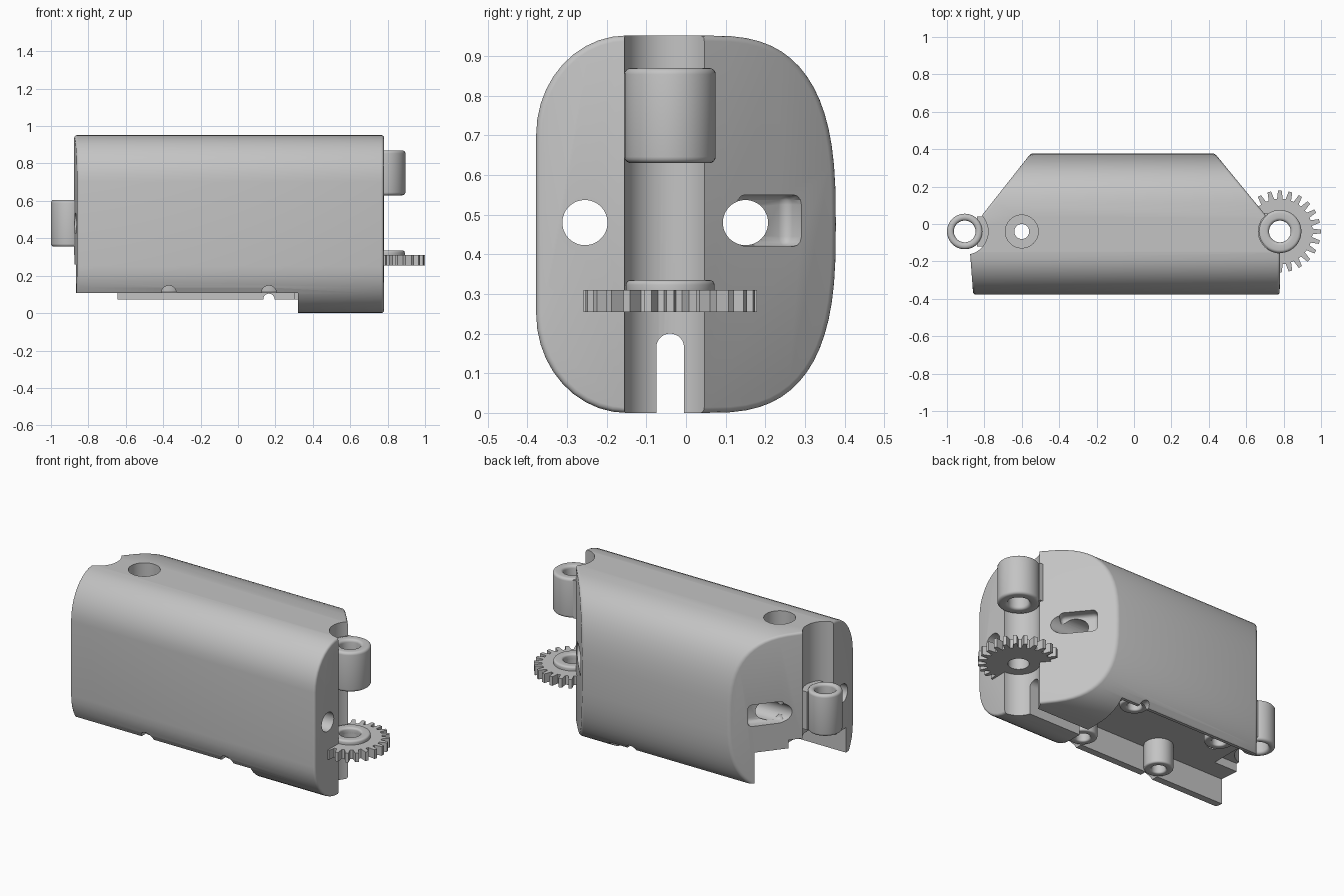
import bpy, bmesh, math
from mathutils import Vector

if "Cube" in bpy.data.objects:
    bpy.data.objects.remove(bpy.data.objects["Cube"])

grey = bpy.data.materials.new("grey_plastic")
grey.diffuse_color = (0.55, 0.55, 0.55, 1)
grey.use_nodes = True
grey.node_tree.nodes["Principled BSDF"].inputs["Base Color"].default_value = grey.diffuse_color


def finish(bm, name):
    bmesh.ops.recalc_face_normals(bm, faces=bm.faces[:])
    me = bpy.data.meshes.new(name)
    bm.to_mesh(me)
    bm.free()
    me.materials.append(grey)
    ob = bpy.data.objects.new(name, me)
    bpy.context.collection.objects.link(ob)
    return ob


def box(name, x, y, z, bevel=0):
    bm = bmesh.new()
    bmesh.ops.create_cube(bm, size=1)
    for v in bm.verts:
        v.co = [(a + b) / 2 + c * (b - a) for (a, b), c in zip((x, y, z), v.co)]
    if bevel:
        bmesh.ops.bevel(bm, geom=bm.edges[:], offset=bevel, segments=3, profile=0.5,
                        affect="EDGES")
    return finish(bm, name)


def cyl(name, loc, r, depth, axis="Z"):
    bm = bmesh.new()
    bmesh.ops.create_cone(bm, cap_ends=True, segments=48, radius1=r, radius2=r, depth=depth)
    for v in bm.verts:
        x, y, z = v.co
        v.co = Vector({"Z": (x, y, z), "X": (z, x, y), "Y": (y, z, x)}[axis]) + Vector(loc)
    return finish(bm, name)


def cut(ob, cutter):
    m = ob.modifiers.new("cut", "BOOLEAN")
    m.object, m.operation, m.solver = cutter, "DIFFERENCE", "EXACT"
    bpy.context.view_layer.update()
    bpy.context.view_layer.objects.active = ob
    bpy.ops.object.modifier_apply(modifier=m.name)
    bpy.data.objects.remove(cutter)


def tube(name, x, y, ro, ri, z0, z1, b=0.016, n=48):
    # lathed ring with rounded rims
    sec = []
    for r, z, a0 in ((ro - b, z0 + b, -90), (ro - b, z1 - b, 0),
                     (ri + b, z1 - b, 90), (ri + b, z0 + b, 180)):
        for k in range(5):
            a = math.radians(a0 + k * 22.5)
            sec.append((r + b * math.cos(a), z + b * math.sin(a)))
    bm = bmesh.new()
    rings = [[bm.verts.new((x + r * math.cos(t), y + r * math.sin(t), z)) for r, z in sec]
             for t in (2 * math.pi * i / n for i in range(n))]
    for i in range(n):
        p, q = rings[i], rings[(i + 1) % n]
        for j in range(len(sec)):
            k = (j + 1) % len(sec)
            bm.faces.new((p[j], q[j], q[k], p[k]))
    return finish(bm, name)


def profile():
    # upper half of the housing section, mirrored to the lower half
    pts = []
    for i in range(17):
        a = math.pi / 2 * i / 16
        e = 2 / 2.8
        pts.append((0.05 + 0.328 * max(math.cos(a), 0) ** e, 0.476 * math.sin(a) ** e))
    for i in range(11):
        a = math.pi / 2 * (1 + i / 10)
        pts.append((-0.15 + 0.228 * math.cos(a), 0.226 + 0.25 * math.sin(a)))
    low = [(y, -z) for y, z in reversed(pts[1:])]
    return [(y, z + 0.476) for y, z in pts + low]


# end planes of the housing, each through two plan points
PLANES = (((0.779, -0.375), (0.782, -0.04)), ((0.66, 0.10), (0.43, 0.38)),
          ((-0.55, 0.38), (-0.81, 0.05)), ((-0.885, -0.04), (-0.86, -0.375)))


def housing_solid(name, bevel):
    bm = bmesh.new()
    a, b = ([bm.verts.new((x, y, z)) for y, z in profile()] for x in (-1.5, 1.5))
    for i in range(len(a)):
        k = (i + 1) % len(a)
        bm.faces.new((a[i], a[k], b[k], b[i]))
    bm.faces.new(a)
    bm.faces.new(b)
    for p, q in PLANES:
        d = Vector((q[0] - p[0], q[1] - p[1], 0)).normalized()
        bmesh.ops.bisect_plane(bm, geom=bm.verts[:] + bm.edges[:] + bm.faces[:], dist=1e-5,
                               plane_co=Vector((p[0], p[1], 0)),
                               plane_no=Vector((d.y, -d.x, 0)), clear_outer=True)
        bmesh.ops.holes_fill(bm, edges=[e for e in bm.edges if e.is_boundary], sides=0)
    bmesh.ops.recalc_face_normals(bm, faces=bm.faces[:])
    sharp = [e for e in bm.edges if len(e.link_faces) == 2
             and e.calc_face_angle(0) > math.radians(35)]
    bmesh.ops.bevel(bm, geom=sharp, offset=bevel, offset_type="OFFSET", segments=3,
                    profile=0.5, affect="EDGES", clamp_overlap=True)
    return finish(bm, name)


HINGE_Y = -0.04
RX, LX = 0.78, -0.905
CEIL = 0.26

# housing with a hinge groove at each end
body = housing_solid("housing", 0.014)
for x, r in ((RX, 0.115), (LX, 0.125)):
    cut(body, cyl("groove", (x, HINGE_Y, 0.5), r, 2))

# recessed underside, with front and back rims at different heights
cut(body, box("front_rim", (-1.2, 0.32), (-0.6, -0.02), (-0.2, 0.107)))
cut(body, box("back_rim", (-1.2, 0.32), (-0.05, 0.6), (-0.2, 0.074)))
cut(body, box("opening", (-1.2, 0.3), (-0.295, 0.262), (-0.2, CEIL)))
cut(body, box("end_step", (-1.2, -0.72), (-0.18, 0.11), (-0.2, 0.31)))

# keyhole slot under the right hinge
cut(body, box("slot", (0.25, 1.2), (-0.075, -0.005), (-0.2, 0.165)))
cut(body, cyl("slot_top", (0.725, HINGE_Y, 0.165), 0.035, 0.95, "X"))

# cable channels through both ends, with rounded recesses on the slanted faces
for y in (-0.255, 0.15):
    cut(body, cyl("cable_channel", (0, y, 0.48), 0.057, 3, "X"))
for p, q in PLANES[1:3]:
    d = Vector((q[0] - p[0], q[1] - p[1], 0)).normalized()
    pocket = box("recess", (-0.105, 0.105), (-0.06, 0.06), (0.42, 0.55), 0.025)
    pocket.location = Vector((p[0], p[1], 0)) + d * ((0.21 - p[1]) / d.y)
    pocket.rotation_euler.z = math.atan2(d.y, d.x)
    cut(body, pocket)

# deep counterbored hole in the top
cut(body, cyl("counterbore", (-0.6, HINGE_Y, 0.85), 0.088, 0.4))
cut(body, cyl("top_hole", (-0.6, HINGE_Y, 0.5), 0.04, 0.8))

# rim notches and the screw bosses behind them
for x, y, z, r in ((-0.37, -0.235, 0.107, 0.04), (0.165, -0.235, 0.107, 0.04),
                   (-0.43, 0.2, 0.074, 0.03), (0.165, 0.2, 0.074, 0.03)):
    side = "front" if y < 0 else "back"
    cut(body, cyl("notch", (x, y * 1.5, z), r, 0.2, "Y"))
    tube(side + "_screw_boss", x, y, 0.08, 0.04, 0.11, CEIL + 0.02, 0.01)

# hinge knuckles
tube("right_knuckle", RX, HINGE_Y, 0.115, 0.058, 0.63, 0.87)
box("right_knuckle_neck", (0.66, 0.715), (-0.15, 0.06), (0.635, 0.865))
tube("left_knuckle", LX, HINGE_Y, 0.095, 0.058, 0.355, 0.605)
box("left_knuckle_neck", (-0.84, -0.765), (-0.12, 0.04), (0.365, 0.595))

# gear fixed under the right hinge
bm = bmesh.new()
TEETH = 24
outline = []
for i in range(TEETH):
    for f, r in ((-0.67, 0.175), (-0.33, 0.175), (-0.17, 0.219), (0.17, 0.219)):
        outline.append((2 * math.pi * (i + f) / TEETH, r))
rings = []
for inner, z in ((False, 0.255), (False, 0.31), (True, 0.31), (True, 0.255)):
    rings.append([bm.verts.new((RX + (0.058 if inner else r) * math.cos(a),
                                HINGE_Y + (0.058 if inner else r) * math.sin(a), z))
                  for a, r in outline])
for j in range(4):
    p, q = rings[j], rings[(j + 1) % 4]
    for i in range(len(p)):
        k = (i + 1) % len(p)
        bm.faces.new((p[i], p[k], q[k], q[i]))
finish(bm, "gear")
tube("gear_hub", RX, HINGE_Y, 0.112, 0.058, 0.29, 0.335, 0.012)

# smooth shading with sharp edges kept
bpy.ops.object.select_all(action="DESELECT")
for ob in bpy.context.scene.objects:
    ob.select_set(True)
bpy.context.view_layer.objects.active = body
bpy.ops.object.shade_smooth_by_angle(angle=math.radians(30))
